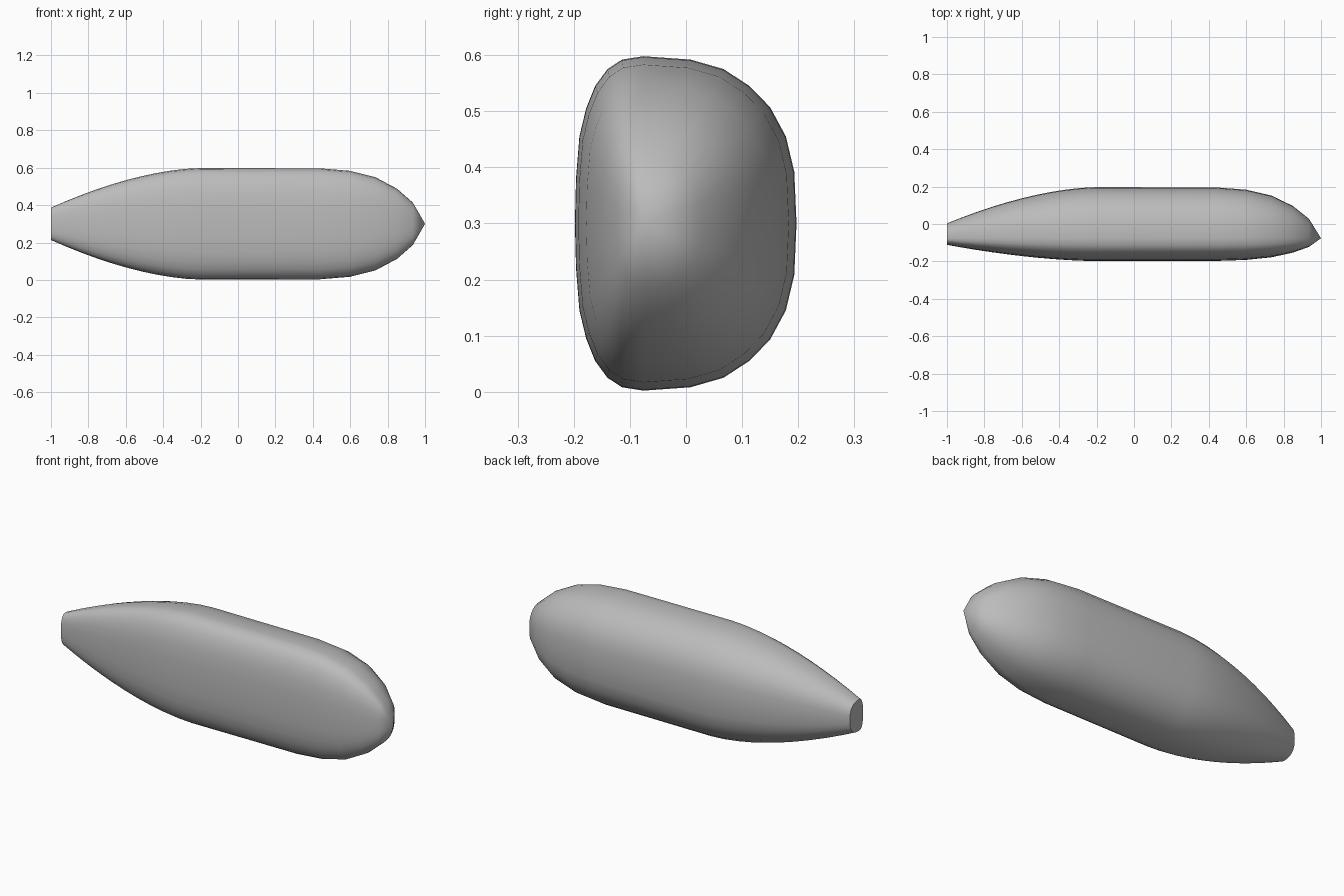
import bpy, bmesh, math

cube = bpy.data.objects.get("Cube")
if cube:
    bpy.data.objects.remove(cube, do_unlink=True)

grey = bpy.data.materials.new("hull grey")
grey.use_nodes = True
colour = (0.5, 0.5, 0.5, 1)
grey.diffuse_color = colour
grey.node_tree.nodes["Principled BSDF"].inputs["Base Color"].default_value = colour

# Upper half of the cross-section (y, z), measured from the hull axis
AXIS_Y, AXIS_Z = -0.076, 0.3
half = [(-0.122, 0), (-0.12, 0.08), (-0.114, 0.155), (-0.102, 0.205),
        (-0.086, 0.245), (-0.064, 0.275), (-0.038, 0.292), (0, 0.298),
        (0.084, 0.292), (0.143, 0.275), (0.189, 0.245), (0.226, 0.207),
        (0.254, 0.155), (0.269, 0.092), (0.273, 0)]
section = half + [(y, -z) for y, z in half[-2:0:-1]]

# Stations along the hull: tapering tail, straight middle, rounded nose
TAIL_STEPS = 10
stations = []
for i in range(TAIL_STEPS + 1):
    t = 1 - i / TAIL_STEPS
    stations.append((-0.2 - 0.8 * t, 1 - 0.71 * t ** 1.7))
stations += [(0.44, 0.995), (0.6, 0.95), (0.735, 0.835), (0.85, 0.63), (0.935, 0.38)]

bm = bmesh.new()
rings = [[bm.verts.new((x, AXIS_Y + y * s, AXIS_Z + z * s)) for y, z in section]
         for x, s in stations]
n = len(section)
for a, b in zip(rings, rings[1:]):
    for i in range(n):
        j = (i + 1) % n
        bm.faces.new((a[i], a[j], b[j], b[i]))

# Flat tail cap and pointed nose
bm.faces.new(rings[0])
tip = bm.verts.new((1, AXIS_Y, AXIS_Z))
for i in range(n):
    bm.faces.new((rings[-1][i], rings[-1][(i + 1) % n], tip))
bmesh.ops.recalc_face_normals(bm, faces=bm.faces)

mesh = bpy.data.meshes.new("hull")
bm.to_mesh(mesh)
bm.free()
mesh.materials.append(grey)
hull = bpy.data.objects.new("hull", mesh)
bpy.context.collection.objects.link(hull)
bpy.context.view_layer.objects.active = hull
hull.select_set(True)
bpy.ops.object.shade_smooth_by_angle(angle=math.radians(50))
